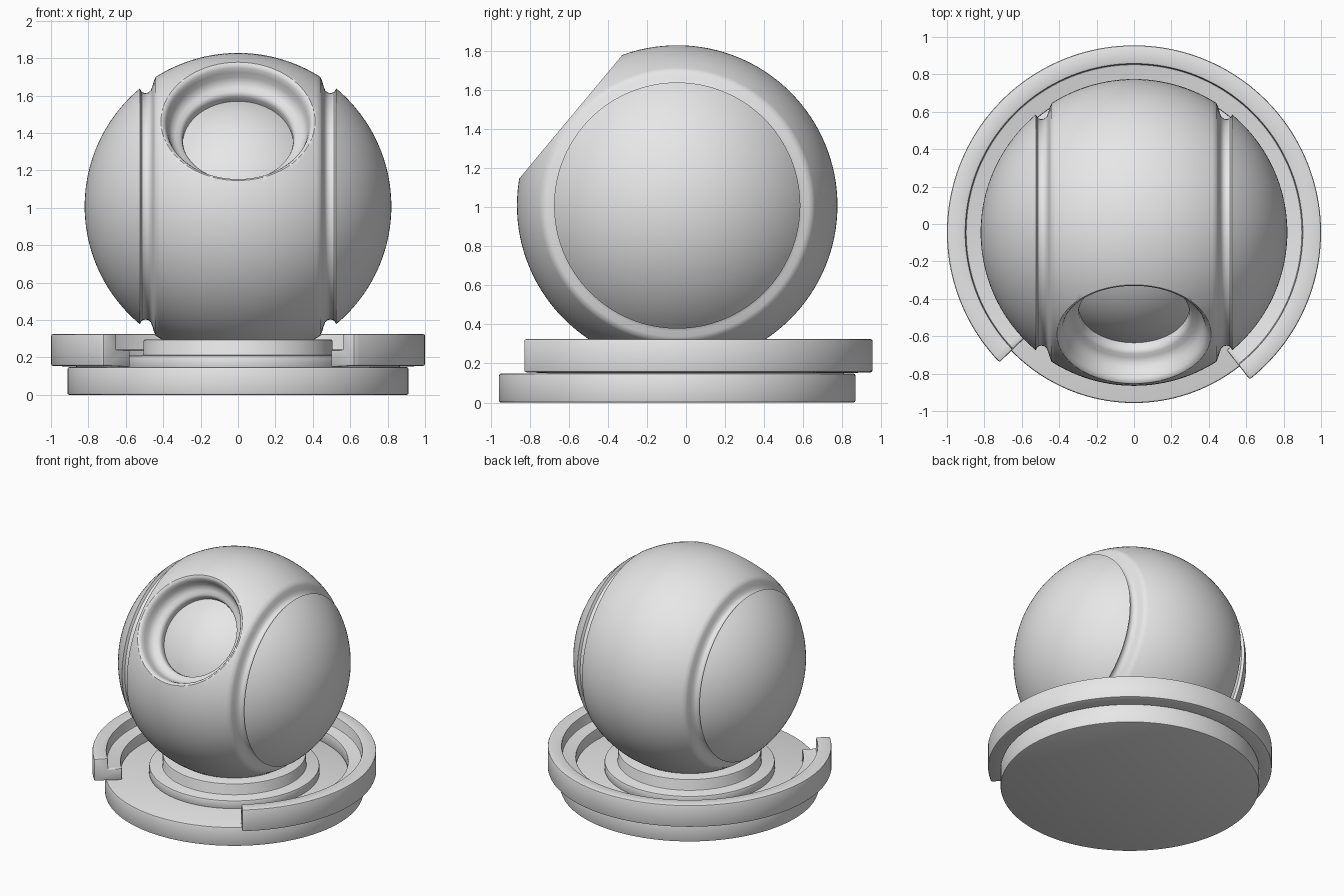
import bpy, bmesh
from math import sin, cos, pi, radians, sqrt, asin
from mathutils import Matrix, Vector

if "Cube" in bpy.data.objects:
    bpy.data.objects.remove(bpy.data.objects["Cube"], do_unlink=True)

grey = bpy.data.materials.new("light_grey")
grey.use_nodes = True
grey.diffuse_color = (0.8, 0.8, 0.8, 1)
grey.node_tree.nodes["Principled BSDF"].inputs["Base Color"].default_value = (0.8, 0.8, 0.8, 1)

AXIS_Y = -0.045                      # all parts share this vertical axis
CENTRE = Vector((0, AXIS_Y, 1.008))  # middle of the ball
R = 0.82


def lathe(name, profile, matrix, start=0, end=360, steps=128, closed=False):
    """Revolve (radius, height) points about local z; a part turn gets end caps."""
    full = end - start == 360
    bm = bmesh.new()
    rows = []
    for i in range(steps if full else steps + 1):
        a = radians(start + (end - start) * i / steps)
        rows.append([bm.verts.new((r * cos(a), r * sin(a), z)) for r, z in profile])
    n = len(profile)
    for i in range(steps):
        p, q = rows[i], rows[(i + 1) % len(rows)]
        for j in range(n if closed else n - 1):
            k = (j + 1) % n
            bm.faces.new((p[j], q[j], q[k], p[k]))
    if not full:
        bm.faces.new(rows[0])
        bm.faces.new(rows[-1])
    bmesh.ops.remove_doubles(bm, verts=bm.verts, dist=1e-5)
    bmesh.ops.recalc_face_normals(bm, faces=bm.faces)
    bm.transform(matrix)
    mesh = bpy.data.meshes.new(name)
    bm.to_mesh(mesh)
    bm.free()
    mesh.materials.append(grey)
    obj = bpy.data.objects.new(name, mesh)
    bpy.context.collection.objects.link(obj)
    return obj


def activate(obj):
    bpy.ops.object.select_all(action='DESELECT')
    obj.select_set(True)
    bpy.context.view_layer.objects.active = obj


def finish(obj, bevel=0):
    """Round hard edges, then shade smoothly."""
    activate(obj)
    if bevel:
        mod = obj.modifiers.new("rounded_edges", 'BEVEL')
        mod.width, mod.segments = bevel, 2
        mod.limit_method, mod.angle_limit = 'ANGLE', radians(40)
        bpy.ops.object.modifier_apply(modifier=mod.name)
    bpy.ops.object.shade_smooth_by_angle(angle=radians(35))


def arc(a0, a1, count):
    return [(max(R * cos(t), 0), R * sin(t))
            for t in (a0 + (a1 - a0) * i / count for i in range(count + 1))]


base = Matrix.Translation((0, AXIS_Y, 0))

# Base disc
disc = lathe("base_disc", [(0, 0), (0.912, 0), (0.912, 0.148), (0, 0.148)], base)
finish(disc, 0.01)

# Open ring with an inner ledge
ring = lathe("open_ring",
             [(1, 0.155), (1, 0.325), (0.9, 0.325), (0.9, 0.24), (0.8, 0.24), (0.8, 0.148)],
             base, start=-51.8, end=224, closed=True)
finish(ring, 0.01)

# Stepped pedestal under the ball
pedestal = lathe("pedestal",
                 [(0, 0.14), (0.6, 0.14), (0.6, 0.21), (0.505, 0.21), (0.505, 0.297), (0, 0.297)],
                 base)
finish(pedestal, 0.01)

# Ball with a groove near each side, revolved about the x axis
cap, band = asin(0.525 / R), asin(0.44 / R)
groove = [(0.672, 0.449), (0.645, 0.457), (0.62, 0.466), (0.608, 0.48),
          (0.605, 0.497), (0.611, 0.514)]
half = arc(0, band, 20) + groove + arc(cap, pi / 2, 24)
profile = [(r, -z) for r, z in reversed(half[1:])] + half
ball = lathe("ball", profile, Matrix.Translation(CENTRE) @ Matrix.Rotation(pi / 2, 4, 'Y'))

# Tilted flat with a rounded socket and a domed lens, cut from the ball
facing = Vector((0, -0.768, 0.641)).to_track_quat('Z', 'Y').to_matrix().to_4x4()
lens = [(r, sqrt(0.36 - r * r)) for r in (0.295 * i / 10 for i in range(11))]
socket = [(0.295, 0.555), (0.3, 0.572), (0.313, 0.584), (0.335, 0.592), (0.355, 0.607),
          (0.37, 0.632), (0.378, 0.665), (0.387, 0.69), (0.398, 0.704), (0.412, 0.709)]
cutter = lathe("socket_cutter", lens + socket + [(0.5, 0.709), (0.5, 1), (0, 1)],
               Matrix.Translation(CENTRE) @ facing, steps=96)
cut = ball.modifiers.new("socket", 'BOOLEAN')
cut.operation, cut.solver, cut.object = 'DIFFERENCE', 'EXACT', cutter
activate(ball)
bpy.ops.object.modifier_apply(modifier=cut.name)
bpy.data.objects.remove(cutter, do_unlink=True)
finish(ball)
